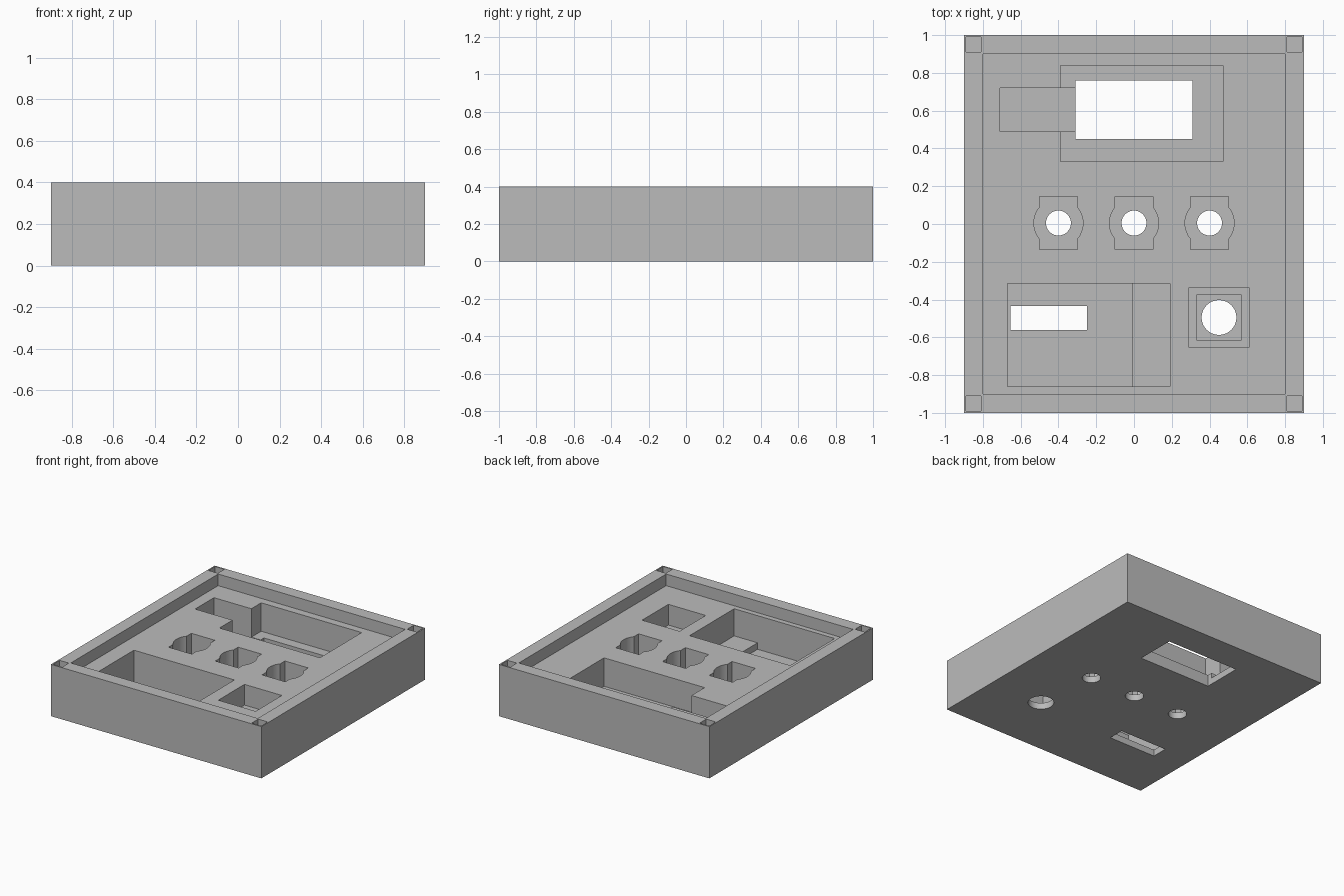
import bpy, bmesh
from mathutils import Matrix

cube = bpy.data.objects.get("Cube")
if cube:
    bpy.data.objects.remove(cube, do_unlink=True)

grey = bpy.data.materials.new("plain grey")
grey.use_nodes = True
GREY = (0.5, 0.5, 0.5, 1)
grey.diffuse_color = GREY
grey.node_tree.nodes["Principled BSDF"].inputs["Base Color"].default_value = GREY

TOP = 0.5      # cutters reach above the case
UNDER = -0.1   # and below it for openings


def make_object(name, bm):
    mesh = bpy.data.meshes.new(name)
    bm.to_mesh(mesh)
    bm.free()
    obj = bpy.data.objects.new(name, mesh)
    bpy.context.collection.objects.link(obj)
    mesh.materials.append(grey)
    return obj


def box(name, x0, x1, y0, y1, z0, z1=TOP):
    bm = bmesh.new()
    centre = Matrix.Translation(((x0 + x1) / 2, (y0 + y1) / 2, (z0 + z1) / 2))
    size = Matrix.Diagonal((x1 - x0, y1 - y0, z1 - z0, 1))
    bmesh.ops.create_cube(bm, size=1, matrix=centre @ size)
    return make_object(name, bm)


def cylinder(name, x, y, radius, z0, z1=TOP):
    bm = bmesh.new()
    bmesh.ops.create_cone(bm, cap_ends=True, segments=48, radius1=radius, radius2=radius,
                          depth=z1 - z0, matrix=Matrix.Translation((x, y, (z0 + z1) / 2)))
    return make_object(name, bm)


def cut(target, cutter):
    mod = target.modifiers.new("cut", "BOOLEAN")
    mod.operation = "DIFFERENCE"
    mod.solver = "EXACT"
    mod.object = cutter
    bpy.context.view_layer.objects.active = target
    bpy.ops.object.modifier_apply(modifier=mod.name)
    bpy.data.objects.remove(cutter, do_unlink=True)


# Solid case with a shallow recess inside the rim
case = box("case", -0.9, 0.9, -1, 1, 0, 0.4)
cut(case, box("lid_recess", -0.8, 0.8, -0.9, 0.9, 0.31))

# Square sockets in the rim corners
for sx in (-1, 1):
    for sy in (-1, 1):
        x, y = sx * 0.85, sy * 0.95
        cut(case, box("corner_socket", x - 0.04, x + 0.04, y - 0.04, y + 0.04, 0.2))

# Display pocket, window and side channel
cut(case, box("display_pocket", -0.39, 0.47, 0.33, 0.84, 0.09))
cut(case, box("display_window", -0.31, 0.31, 0.45, 0.76, UNDER))
cut(case, box("display_channel", -0.71, -0.3, 0.49, 0.72, 0.05))

# Row of knob pockets with shaft holes
for x in (-0.4, 0, 0.4):
    cut(case, cylinder("knob_round", x, 0.005, 0.13, 0.05))
    cut(case, box("knob_square", x - 0.1, x + 0.1, -0.135, 0.145, 0.05))
    cut(case, cylinder("knob_hole", x, 0.005, 0.066, UNDER))

# Large stepped compartment with a slot through its floor
cut(case, box("compartment_ledge", -0.67, 0.19, -0.86, -0.315, 0.1))
cut(case, box("compartment_floor", -0.67, -0.01, -0.86, -0.315, 0.05))
cut(case, box("compartment_slot", -0.655, -0.25, -0.56, -0.435, UNDER))

# Stepped button pocket with a round hole
cut(case, box("button_pocket", 0.29, 0.61, -0.655, -0.335, 0.15))
cut(case, box("button_seat", 0.33, 0.57, -0.615, -0.375, 0.05))
cut(case, cylinder("button_hole", 0.45, -0.495, 0.092, UNDER))

# Crisp flat faces with smooth round walls
bpy.ops.object.select_all(action="DESELECT")
case.select_set(True)
bpy.context.view_layer.objects.active = case
bpy.ops.object.shade_smooth_by_angle()
